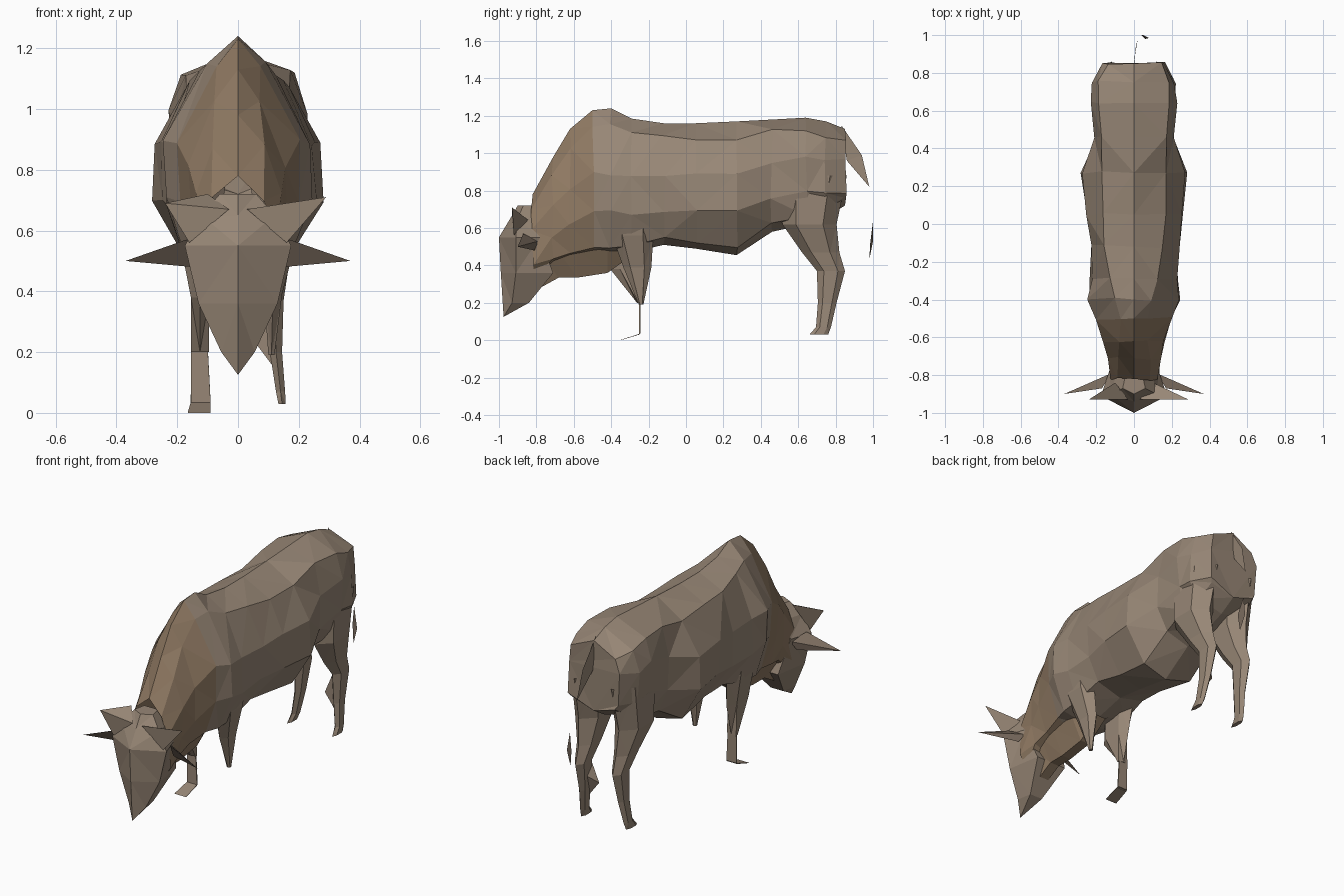
import bpy
import bmesh
import random
from mathutils import Vector

random.seed(4)

default_cube = bpy.data.objects.get("Cube")
if default_cube:
    bpy.data.objects.remove(default_cube, do_unlink=True)


def make_material(name, colour):
    material = bpy.data.materials.new(name)
    material.use_nodes = True
    material.diffuse_color = colour
    shader = material.node_tree.nodes["Principled BSDF"]
    shader.inputs["Base Color"].default_value = colour
    shader.inputs["Roughness"].default_value = 0.9
    return material


hide = make_material("dusty_hide", (0.31, 0.24, 0.18, 1))
brown = make_material("brown_hide", (0.28, 0.195, 0.125, 1))
dark = make_material("dark_hide", (0.19, 0.145, 0.11, 1))


def finish(name, bm, material):
    """Weld, triangulate and link a flat-shaded part."""
    bmesh.ops.remove_doubles(bm, verts=bm.verts, dist=0.001)
    bmesh.ops.triangulate(bm, faces=bm.faces)
    bmesh.ops.recalc_face_normals(bm, faces=bm.faces)
    mesh = bpy.data.meshes.new(name)
    bm.to_mesh(mesh)
    bm.free()
    mesh.materials.append(material)
    part = bpy.data.objects.new(name, mesh)
    bpy.context.collection.objects.link(part)
    return part


def loft(name, rings, material, cap_start=True, cap_end=True):
    """Skin a row of closed rings that share a point count."""
    bm = bmesh.new()
    loops = [[bm.verts.new(point) for point in ring] for ring in rings]
    for a, b in zip(loops, loops[1:]):
        for i in range(len(a)):
            j = (i + 1) % len(a)
            bm.faces.new((a[i], a[j], b[j], b[i]))
    if cap_start:
        bm.faces.new(loops[0])
    if cap_end:
        bm.faces.new(loops[-1])
    return finish(name, bm, material)


def sheet(name, points, material):
    bm = bmesh.new()
    bm.faces.new([bm.verts.new(point) for point in points])
    return finish(name, bm, material)


def spike(name, base, tip, side, material):
    """Open pointed shape on a base triangle, mirrored by side."""
    bm = bmesh.new()
    corners = [bm.verts.new((x * side, y, z)) for x, y, z in base]
    point = bm.verts.new((tip[0] * side, tip[1], tip[2]))
    for i in range(len(corners)):
        bm.faces.new((corners[i], corners[i - 1], point))
    return finish(name, bm, material)


def mirrored_ring(half):
    """Close a half outline whose first and last points lie on x = 0."""
    return half + [Vector((-p.x, p.y, p.z)) for p in reversed(half[1:-1])]


def body_ring(y, top, back_w, back_z, flank_w, flank_z, belly_w, bottom):
    half = [(0, top), (back_w, back_z), (flank_w, flank_z + 0.09),
            (flank_w * 0.98, flank_z - 0.1), (belly_w, bottom + 0.04), (0, bottom)]
    ring = mirrored_ring([Vector((x, y, z)) for x, z in half])
    for point in ring:
        if point.x:
            point += Vector([random.uniform(-0.01, 0.01) for _ in range(3)])
    return ring


# Neck, hump, barrel and rump share one row of cross-sections
stations = [
    (-0.82, 0.78, 0.09, 0.70, 0.13, 0.50, 0.09, 0.30),
    (-0.71, 0.98, 0.08, 0.88, 0.14, 0.64, 0.11, 0.40),
    (-0.62, 1.13, 0.08, 1.03, 0.155, 0.72, 0.12, 0.43),
    (-0.50, 1.23, 0.08, 1.15, 0.20, 0.80, 0.14, 0.45),
    (-0.40, 1.24, 0.10, 1.15, 0.24, 0.80, 0.17, 0.46),
    (-0.29, 1.185, 0.13, 1.12, 0.23, 0.78, 0.17, 0.47),
    (-0.12, 1.16, 0.15, 1.10, 0.235, 0.78, 0.16, 0.51),
    (0.05, 1.16, 0.16, 1.08, 0.26, 0.80, 0.16, 0.49),
    (0.27, 1.17, 0.17, 1.08, 0.28, 0.80, 0.16, 0.455),
    (0.46, 1.18, 0.18, 1.12, 0.21, 0.85, 0.15, 0.58),
    (0.64, 1.19, 0.19, 1.12, 0.225, 0.90, 0.18, 0.62),
    (0.75, 1.17, 0.18, 1.08, 0.22, 0.88, 0.16, 0.66),
    (0.85, 1.13, 0.14, 1.06, 0.165, 0.88, 0.14, 0.72),
]
body = [body_ring(*station) for station in stations]
loft("neck", body[:4], brown, cap_start=False, cap_end=False)
loft("torso", body[3:], hide, cap_start=False)

# Loose skin under the throat and chest
dewlap = []
for y, low, high in [(-0.78, 0.28, 0.46), (-0.68, 0.335, 0.47), (-0.58, 0.335, 0.48),
                     (-0.42, 0.36, 0.50), (-0.28, 0.46, 0.52)]:
    dewlap.append([Vector(p) for p in
                   ((-0.10, y, high), (0.10, y, high), (0.03, y, low), (-0.03, y, low))])
loft("dewlap", dewlap, brown, cap_start=False, cap_end=False)

# Wedge-shaped head with a central ridge, from poll to muzzle
head = []
for z, front, cheek, back, width in [(0.72, -0.90, -0.87, -0.80, 0.06),
                                     (0.65, -0.94, -0.90, -0.77, 0.12),
                                     (0.55, -1.0, -0.91, -0.78, 0.175),
                                     (0.36, -0.99, -0.91, -0.71, 0.13),
                                     (0.20, -0.98, -0.93, -0.84, 0.055),
                                     (0.125, -0.975, -0.975, -0.975, 0)]:
    half = [(0, front), (width, cheek), (width * 0.75, back), (0, back)]
    head.append(mirrored_ring([Vector((x, y, z)) for x, y in half]))
loft("head", head, hide, cap_end=False)

# Broad horns and flat ears
for side, label, reach, lift, root in ((1, "left", 0.29, 0.71, 0.64),
                                       (-1, "right", 0.24, 0.69, 0.72)):
    spike(label + "_horn",
          [(0.03, -0.93, 0.67), (0.16, -0.92, 0.56), (0.10, -0.84, root)],
          (reach, -0.93, lift), side, hide)
    spike(label + "_ear",
          [(0.17, -0.87, 0.57), (0.15, -0.81, 0.48), (0.12, -0.79, 0.53)],
          (0.37, -0.90, 0.50), side, dark)


def leg(name, sections, side, material):
    """Six-sided limb from (x, y, z, half width, half depth) sections."""
    outline = [(0, 1), (1, 0.5), (1, -0.5), (0, -1), (-1, -0.5), (-1, 0.5)]
    rings = []
    for x, y, z, half_w, half_d in sections:
        rings.append([Vector((side * x + half_w * u, y + half_d * v, z))
                      for u, v in outline])
    return loft(name, rings, material, cap_start=False)


# Hind legs: thighs flush with the rump, then hock and slim hoof
hind = [(0.12, 0.68, 0.88, 0.09, 0.18), (0.13, 0.66, 0.62, 0.075, 0.145),
        (0.12, 0.72, 0.47, 0.045, 0.10), (0.12, 0.775, 0.37, 0.03, 0.075),
        (0.125, 0.755, 0.20, 0.02, 0.05), (0.14, 0.735, 0.07, 0.015, 0.04),
        (0.145, 0.71, 0.03, 0.012, 0.05)]
leg("left_hind_leg", hind, 1, hide)
leg("right_hind_leg", hind, -1, hide)

# Front legs: the left tapers to a point, the right stays broad to the chest
leg("left_front_leg",
    [(0.15, -0.28, 0.76, 0.07, 0.11), (0.14, -0.285, 0.56, 0.05, 0.11),
     (0.115, -0.26, 0.39, 0.03, 0.075), (0.11, -0.24, 0.19, 0.01, 0.012)], 1, hide)
leg("right_front_leg",
    [(0.15, -0.28, 0.76, 0.07, 0.11), (0.14, -0.295, 0.56, 0.05, 0.12),
     (0.125, -0.30, 0.38, 0.03, 0.105), (0.125, -0.25, 0.20, 0.03, 0.012)], -1, hide)

# Inward point of the left hock
spike("left_hock", [(0.11, 0.73, 0.38), (0.12, 0.79, 0.30), (0.125, 0.73, 0.14)],
      (0.05, 0.73, 0.24), 1, hide)

# Thin right shin with a flat forward foot
shin = []
for y, z, inner, outer, thick in [(-0.25, 0.22, -0.10, -0.155, 0.008),
                                  (-0.25, 0.03, -0.09, -0.155, 0.006),
                                  (-0.35, 0.0, -0.09, -0.165, 0.003)]:
    shin.append([Vector((inner, y, z)), Vector((outer, y, z)),
                 Vector((outer, y + thick, z + thick)), Vector((inner, y + thick, z + thick))])
loft("right_front_foot", shin, hide)

# Tail blade and its separate end tuft
sheet("tail", [(0, 0.83, 1.15), (0.01, 0.94, 0.99), (0.02, 0.98, 0.82), (0, 0.86, 0.96)], hide)
sheet("tail_tuft", [(0.05, 1.0, 0.64), (0.08, 0.985, 0.52),
                    (0.06, 0.98, 0.43), (0.04, 1.0, 0.53)], dark)
